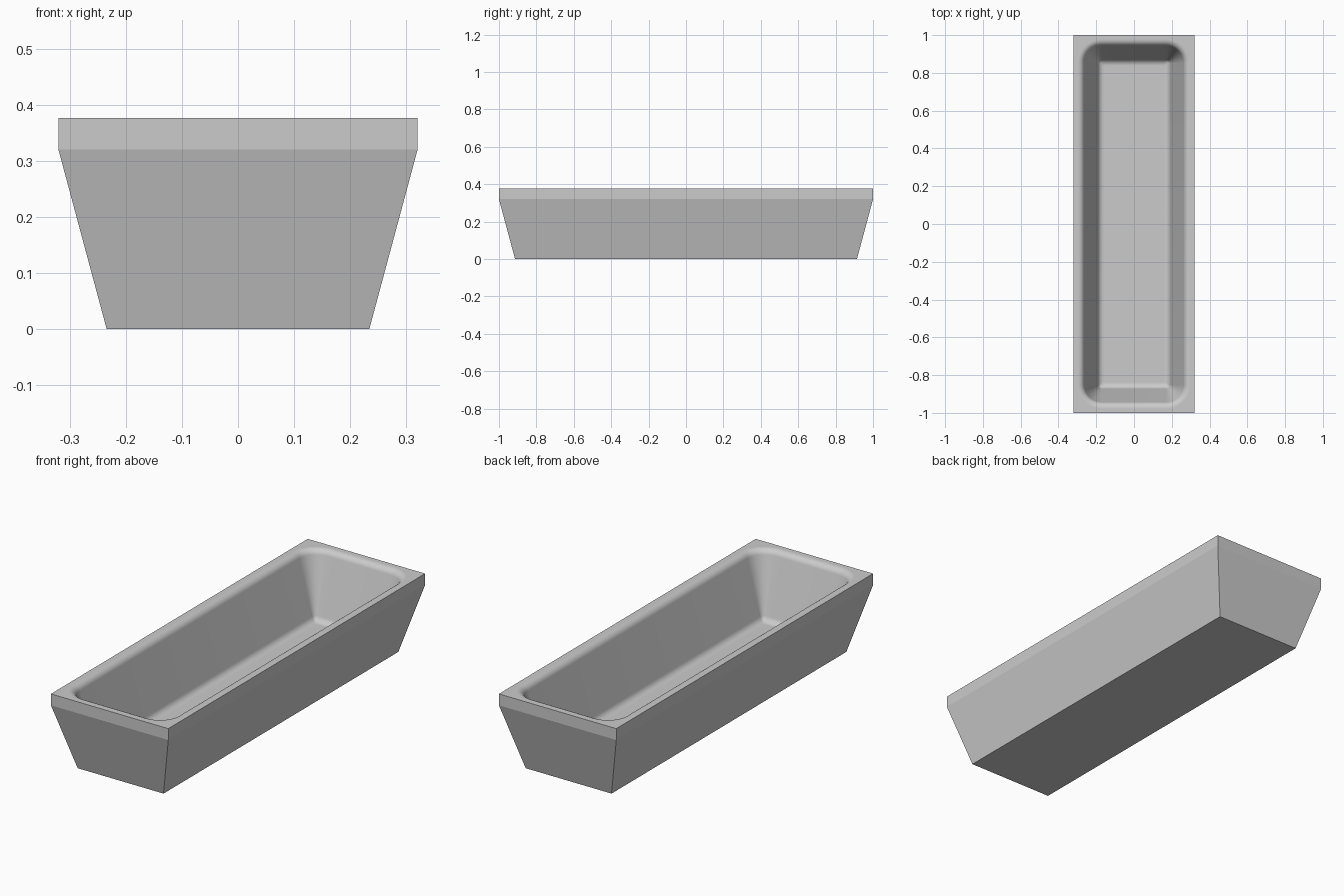
import bpy
import bmesh
from math import sin, cos, tan, pi, radians

if "Cube" in bpy.data.objects:
    bpy.data.objects.remove(bpy.data.objects["Cube"])

HALF_X, HALF_Y, HEIGHT = 0.32, 1.0, 0.376
FLOOR_Z = 0.06
CORNER_STEPS = 10
FILLET_STEPS = 8
LEAN = radians(15)          # wall lean from vertical
FILLET = 0.034              # fillet radius at the lip and the floor


def ring(bm, inset, z, radius):
    """Rounded rectangle of vertices, inset from the outer rim."""
    hx, hy = HALF_X - inset - radius, HALF_Y - inset - radius
    verts = []
    for quarter, (sx, sy) in enumerate([(1, 1), (-1, 1), (-1, -1), (1, -1)]):
        for i in range(CORNER_STEPS + 1):
            a = (quarter + i / CORNER_STEPS) * pi / 2
            verts.append(bm.verts.new((sx * hx + radius * cos(a),
                                       sy * hy + radius * sin(a), z)))
    return verts


def corner_radius(inset):
    return max(0.012, 0.149 - inset)


# Cavity section: rolled lip, leaning wall, filleted floor
turn = pi / 2 - LEAN
tangent = FILLET * tan(turn / 2)
wall_top = 0.05
wall_foot = wall_top + (HEIGHT - FLOOR_Z) * tan(LEAN)
angles = [turn * i / FILLET_STEPS for i in range(FILLET_STEPS + 1)]
lip = [(wall_top - tangent + FILLET * sin(a), HEIGHT - FILLET * (1 - cos(a)))
       for a in angles]
foot = [(wall_foot + tangent - FILLET * sin(a), FLOOR_Z + FILLET * (1 - cos(a)))
        for a in reversed(angles)]

# Outer shell, then the cavity, as one continuous skin
bm = bmesh.new()
rings = [ring(bm, inset, z, 0) for inset, z in
         [(0.086, 0), (0, 0.32), (0, HEIGHT)]]
outer_count = len(rings)
rings += [ring(bm, inset, z, corner_radius(inset)) for inset, z in lip + foot]

bm.faces.new(list(reversed(rings[0])))
for k, (low, high) in enumerate(zip(rings, rings[1:])):
    for i in range(len(low)):
        j = (i + 1) % len(low)
        face = bm.faces.new((low[i], low[j], high[j], high[i]))
        face.smooth = k >= outer_count
bm.faces.new(rings[-1])
bmesh.ops.remove_doubles(bm, verts=bm.verts, dist=0.0001)
bmesh.ops.recalc_face_normals(bm, faces=bm.faces)

mesh = bpy.data.meshes.new("trough")
bm.to_mesh(mesh)
bm.free()

# Plain grey finish
grey = bpy.data.materials.new("light_grey")
grey.use_nodes = True
colour = (0.6, 0.6, 0.6, 1)
grey.diffuse_color = colour
grey.node_tree.nodes["Principled BSDF"].inputs["Base Color"].default_value = colour
mesh.materials.append(grey)

trough = bpy.data.objects.new("trough", mesh)
bpy.context.collection.objects.link(trough)
